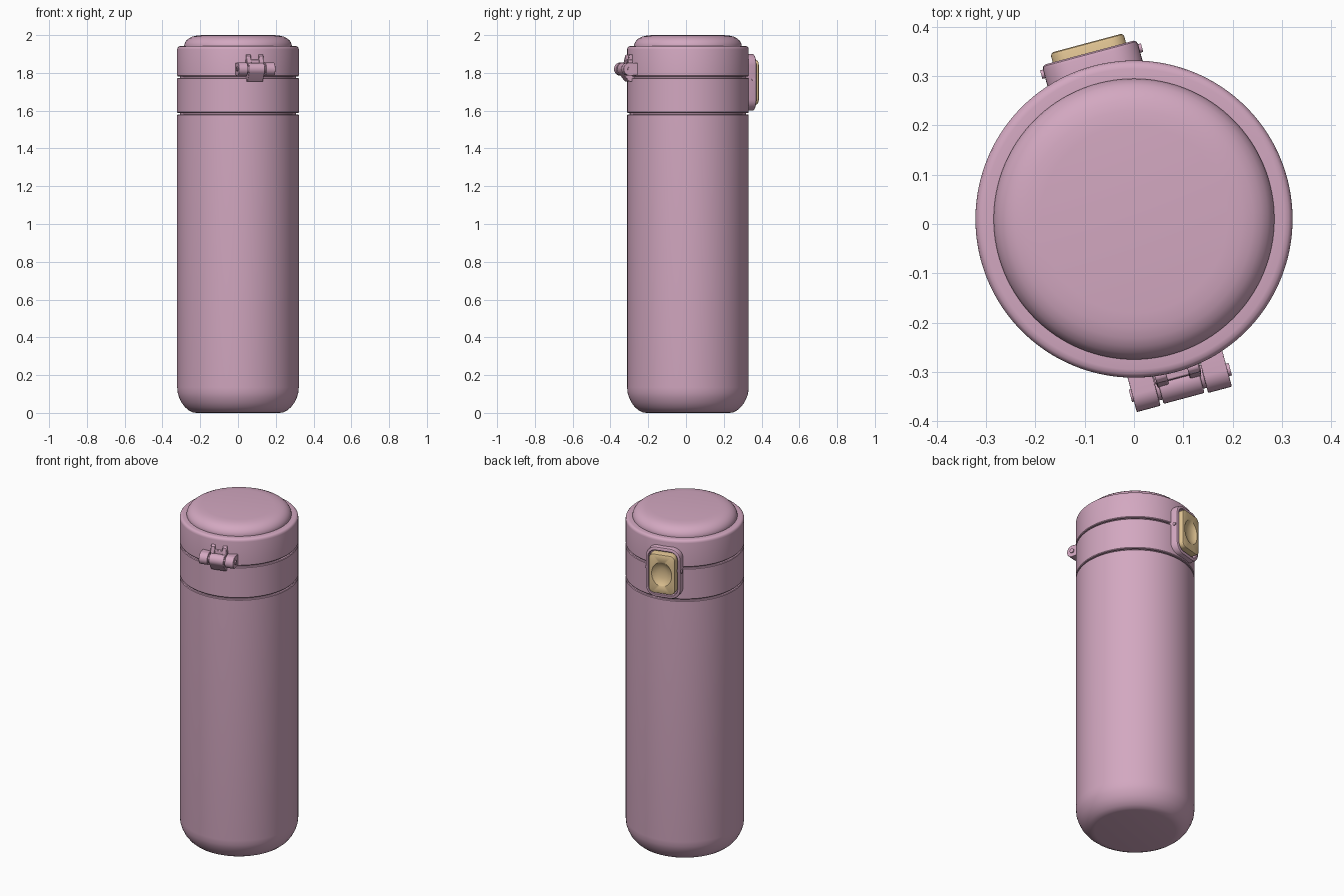
import bpy, bmesh, math
from mathutils import Matrix, Vector

if "Cube" in bpy.data.objects:
    bpy.data.objects.remove(bpy.data.objects["Cube"])

CY = 0.01                      # bottle axis position in y
TWIST = math.radians(15)       # latch and hinge are turned about the axis


def material(name, rgb):
    m = bpy.data.materials.new(name)
    m.diffuse_color = (*rgb, 1)
    m.use_nodes = True
    m.node_tree.nodes["Principled BSDF"].inputs["Base Color"].default_value = m.diffuse_color
    return m


PINK = material("pink", (0.65, 0.39, 0.53))
GOLD = material("gold", (0.75, 0.55, 0.29))


def finish(name, bm, mat, matrix=Matrix()):
    bmesh.ops.recalc_face_normals(bm, faces=bm.faces)
    me = bpy.data.meshes.new(name)
    bm.to_mesh(me)
    bm.free()
    me.materials.append(mat)
    ob = bpy.data.objects.new(name, me)
    ob.matrix_world = matrix
    bpy.context.collection.objects.link(ob)
    return ob


def loft(bm, loops):
    rings = [[bm.verts.new(p) for p in loop] for loop in loops]
    n = len(rings[0])
    for a, b in zip(rings, rings[1:]):
        for i in range(n):
            j = (i + 1) % n
            bm.faces.new((a[i], a[j], b[j], b[i]))
    bm.faces.new(rings[0])
    bm.faces.new(rings[-1])


def lathe(name, profile, n=128):
    bm = bmesh.new()
    loft(bm, [[(r * math.cos(2 * math.pi * i / n), r * math.sin(2 * math.pi * i / n), z)
               for i in range(n)] for r, z in profile])
    return finish(name, bm, PINK, Matrix.Translation((0, CY, 0)))


def side_frame(out, z):
    """Local x = along the wall, y = up, z = distance outward from the axis."""
    up = Vector((0, 0, 1))
    m = Matrix((up.cross(out), up, out)).transposed().to_4x4()
    m.translation = (0, CY, z)
    return m


def rounded(hw, hh, rx, ry, d, seg=10):
    pts = []
    for k, (sx, sy) in enumerate([(1, 1), (-1, 1), (-1, -1), (1, -1)]):
        for i in range(seg):
            a = (k + i / (seg - 1) * 0.98 + 0.01) * math.pi / 2
            pts.append((sx * (hw - rx) + rx * math.cos(a),
                        sy * (hh - ry) + ry * math.sin(a), d))
    return pts


def arc(cy, cd, r, n=28):
    return [(cy + r * math.sin(2 * math.pi * i / n), cd + r * math.cos(2 * math.pi * i / n))
            for i in range(n)]


def hull_prism(name, pts, x0, x1, matrix, bevel=0.0):
    bm = bmesh.new()
    for x in (x0, x1):
        for y, d in pts:
            bm.verts.new((x, y, d))
    res = bmesh.ops.convex_hull(bm, input=bm.verts)
    loose = [v for v in bm.verts if not v.link_faces]
    bmesh.ops.delete(bm, geom=loose, context='VERTS')
    bmesh.ops.dissolve_limit(bm, angle_limit=0.01, verts=bm.verts, edges=bm.edges)
    ob = finish(name, bm, PINK, matrix)
    if bevel:
        b = ob.modifiers.new("bevel", 'BEVEL')
        b.width, b.segments, b.limit_method = bevel, 2, 'ANGLE'
        b.angle_limit = math.radians(40)
    return ob


# Turned parts: body, collar, lid and raised cap, with narrow grooves between
R = 0.322
lathe("body", [(0.22, 0), (0.24, 0.003), (0.26, 0.013), (0.28, 0.03), (0.298, 0.053),
               (0.312, 0.082), (0.319, 0.105), (R, 0.135), (R, 1.576), (0.319, 1.58), (0.308, 1.58)])
lathe("collar", [(0.308, 1.57), (0.308, 1.588), (0.319, 1.588), (R, 1.592),
                 (R, 1.77), (0.319, 1.774), (0.308, 1.774)])
lathe("lid", [(0.308, 1.765), (0.308, 1.782), (0.319, 1.782), (R, 1.786), (R, 1.925),
              (0.320, 1.934), (0.314, 1.940), (0.305, 1.942), (0.27, 1.942)])
lathe("cap", [(0.284, 1.93), (0.285, 1.946), (0.281, 1.960), (0.272, 1.973), (0.259, 1.984),
              (0.242, 1.992), (0.22, 1.997), (0.19, 2.0)])

# Latch housing with a recess, its button with a thumb dish, and pivot pins
latch = side_frame(Vector((-math.sin(TWIST), math.cos(TWIST), 0)), 1.75)
bm = bmesh.new()
loft(bm, [rounded(hw, hh, r, r, d) for hw, hh, r, d in [
    (0.100, 0.150, 0.060, 0.28), (0.100, 0.150, 0.060, 0.341), (0.098, 0.148, 0.058, 0.347),
    (0.093, 0.143, 0.053, 0.350), (0.086, 0.132, 0.044, 0.350), (0.083, 0.129, 0.041, 0.347),
    (0.082, 0.128, 0.040, 0.325)]])
finish("latch_housing", bm, PINK, latch)

bm = bmesh.new()
loops = [rounded(hw, hh, r, r, d) for hw, hh, r, d in [
    (0.077, 0.117, 0.032, 0.32), (0.077, 0.117, 0.032, 0.363), (0.075, 0.115, 0.030, 0.368),
    (0.071, 0.111, 0.026, 0.370)]]
for s, d in [(1, 0.370), (0.94, 0.367), (0.8, 0.361), (0.6, 0.355), (0.4, 0.352), (0.15, 0.350)]:
    loops.append(rounded(0.058 * s, 0.072 * s, 0.058 * s, 0.072 * s, d))
loft(bm, loops)
finish("latch_button", bm, GOLD, latch)
hull_prism("latch_pin", arc(0.017, 0.332, 0.009), -0.106, 0.106, latch)

# Hinge: two outer knuckles, centre knuckle reaching down, lid lug and pin
hinge = side_frame(Vector((math.sin(TWIST), -math.cos(TWIST), 0)), 1.82)
AX = 0.345
for side, x0, x1 in [("left", -0.096, -0.046), ("right", 0.054, 0.104)]:
    hull_prism("hinge_knuckle_" + side, arc(0, AX, 0.035) + [(-0.03, 0.28), (0.03, 0.28)],
               x0, x1, hinge, 0.002)
hull_prism("hinge_centre", arc(0, AX, 0.033) + [(-0.066, 0.335), (-0.068, 0.30), (0.02, 0.30)],
           -0.039, 0.047, hinge, 0.003)
hull_prism("lid_lug", [(0, 0.30), (0, 0.338), (0.05, 0.334), (0.052, 0.30)], -0.045, 0.052, hinge, 0.003)
for side, x in [("left", -0.042), ("right", 0.026)]:
    hull_prism("lug_tab_" + side, [(0.02, 0.30), (0.02, 0.345), (0.07, 0.334), (0.078, 0.325), (0.078, 0.30)],
               x, x + 0.024, hinge, 0.003)
hull_prism("hinge_pin", arc(0, AX, 0.013), -0.100, 0.110, hinge)
hull_prism("hinge_core", arc(0, AX, 0.024), -0.09, 0.10, hinge)

# Smooth shading with crisp edges
bpy.ops.object.select_all(action='SELECT')
bpy.context.view_layer.objects.active = bpy.data.objects["body"]
bpy.ops.object.shade_smooth_by_angle(angle=math.radians(35))
